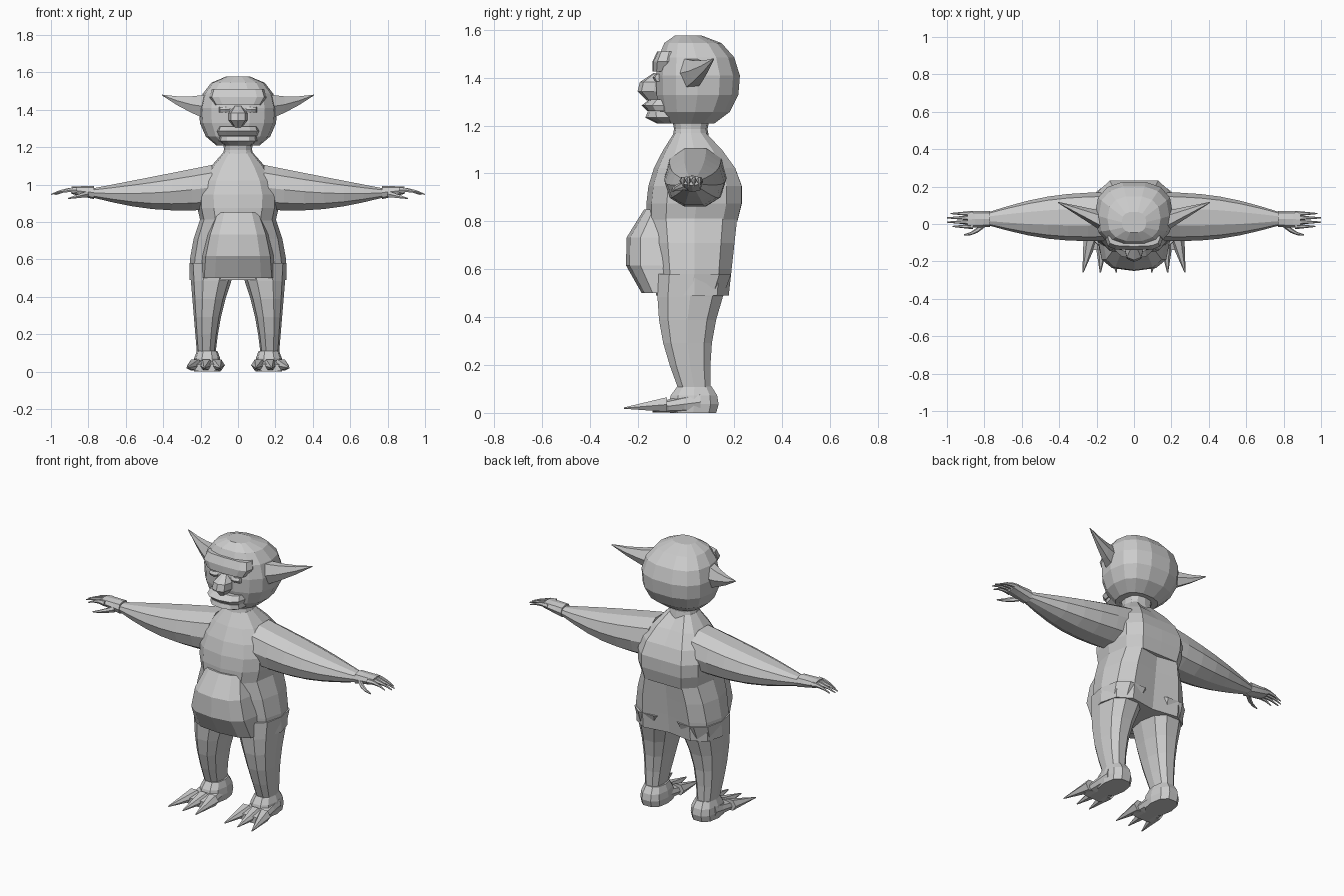
import bpy
import bmesh
from math import copysign, cos, pi, radians, sin
from mathutils import Vector

default_cube = bpy.data.objects.get("Cube")
if default_cube:
    bpy.data.objects.remove(default_cube, do_unlink=True)

# One plain clay colour for the whole figure
clay_colour = (.6, .6, .6, 1)
clay = bpy.data.materials.new("clay grey")
clay.use_nodes = True
clay.diffuse_color = clay_colour
clay.node_tree.nodes["Principled BSDF"].inputs["Base Color"].default_value = clay_colour

# The two directions that span a cross-section across each axis
ACROSS = {
    "x": (Vector((0, 1, 0)), Vector((0, 0, 1))),
    "y": (Vector((1, 0, 0)), Vector((0, 0, 1))),
    "z": (Vector((1, 0, 0)), Vector((0, 1, 0))),
}
POINT = (.003, .003)


def rounded(value, power):
    """Push a sine or cosine outwards to square off a circle."""
    return copysign(abs(value) ** power, value)


def skin(name, axis, rings, sides, power, mirror=False, crease=0):
    """Join rings of (centre, half sizes) into one closed, flat-shaded part."""
    across, along = ACROSS[axis]
    bm = bmesh.new()
    loops = []
    for centre, size in rings:
        loop = []
        for i in range(sides):
            angle = 2 * pi * i / sides
            u = size[0] * rounded(cos(angle), power)
            v = size[1] * rounded(sin(angle), power)
            if i * 4 == sides:
                u, v = 0, v - crease
            loop.append(bm.verts.new(centre + across * u + along * v))
        loops.append(loop)
    for lower, upper in zip(loops, loops[1:]):
        for i in range(sides):
            j = (i + 1) % sides
            bm.faces.new((lower[i], lower[j], upper[j], upper[i]))
    bm.faces.new(loops[0])
    bm.faces.new(loops[-1])
    bmesh.ops.recalc_face_normals(bm, faces=bm.faces)
    mesh = bpy.data.meshes.new(name)
    bm.to_mesh(mesh)
    bm.free()
    mesh.materials.append(clay)
    part = bpy.data.objects.new(name, mesh)
    bpy.context.collection.objects.link(part)
    if mirror:
        part.modifiers.new("other side", "MIRROR")


def limb(name, axis, start, end, thick, thin, swell=(0, 0), drift=(0, 0, 0),
         steps=3, sides=12, power=.8, mirror=False, crease=0):
    """Taper from start to end, swelling and drifting most at the middle."""
    start, end, thick, thin = map(Vector, (start, end, thick, thin))
    rings = []
    for step in range(steps + 1):
        t = step / steps
        bow = sin(pi * t)
        centre = start.lerp(end, t) + Vector(drift) * bow
        rings.append((centre, thick.lerp(thin, t) + Vector(swell) * bow))
    skin(name, axis, rings, sides, power, mirror, crease)


def spike(name, axis, root, tip, thick, drift=(0, 0, 0)):
    """A mirrored pair of claws, fingers or ears ending in a point."""
    limb(name, axis, root, tip, thick, POINT, drift=drift, sides=6, power=1, mirror=True)


# Torso with a crease down the back
limb("hips", "z", start=(0, .035, .49), end=(0, .035, .82), thick=(.26, .16), thin=(.2, .2),
     swell=(.02, 0), power=.75, crease=.04)
limb("chest", "z", start=(0, .035, .8), end=(0, .02, 1.17), thick=(.2, .2), thin=(.08, .07),
     swell=(.07, .06), drift=(0, .02, 0), steps=5, power=.75, crease=.02)
limb("neck", "z", start=(0, .02, 1.13), end=(0, .02, 1.24), thick=(.09, .08), thin=(.08, .08),
     swell=(-.01, -.01), steps=2)
limb("belly", "z", start=(0, -.065, .5), end=(0, -.075, .85), thick=(.2, .12), thin=(.12, .1),
     swell=(.02, .05), drift=(0, -.03, 0), power=.7)

# Legs
limb("leg", "z", start=(.13, .035, .58), end=(.17, .035, .1), thick=(.13, .16), thin=(.05, .07),
     swell=(-.01, 0), drift=(.01, -.03, 0), steps=5, sides=10, mirror=True)

# Feet: ankle cuff, sole and three claws
limb("ankle", "z", start=(.165, .03, 0), end=(.165, .035, .11), thick=(.07, .1), thin=(.055, .075),
     swell=(.01, .02), sides=10, mirror=True)
limb("foot", "y", start=(.17, .06, .045), end=(.17, -.14, .02), thick=(.07, .045), thin=(.08, .02),
     sides=10, power=.7, mirror=True)
for label, root, tip in (("inner", .11, .095), ("middle", .17, .18), ("outer", .23, .273)):
    spike(f"{label}_toe", "y", root=(root, -.08, .035), tip=(tip, -.26, .02), thick=(.04, .035))

# Arms
limb("arm", "x", start=(.14, .04, .985), end=(.78, .028, .955), thick=(.13, .125), thin=(.035, .025),
     swell=(.03, .015), drift=(0, 0, -.015), steps=6, sides=10, power=.9, mirror=True)

# Hands: palm, four fingers and a thumb
limb("palm", "x", start=(.77, .027, .957), end=(.89, .025, .97), thick=(.043, .035), thin=(.045, .02),
     sides=8, mirror=True)
for finger, reach in enumerate((.97, 1, 1, .98)):
    side = .023 * finger - .013
    spike(f"finger_{finger}", "x", root=(.86, side, .97), tip=(reach, side, .947),
          thick=(.015, .017), drift=(0, 0, .01))
spike("thumb", "x", root=(.8, 0, .95), tip=(.91, -.058, .925), thick=(.02, .02), drift=(0, -.015, 0))

# Head: a squarish ball whose jaw and crown lean forward
head_rings = []
for degrees in range(-65, 90, 24):
    rise, spread = sin(radians(degrees)), cos(radians(degrees))
    centre = Vector((0, .05 * spread, 1.385 + .195 * rise))
    head_rings.append((centre, Vector((.21, .18)) * spread ** .7))
skin("head", "z", head_rings, sides=14, power=.8)

# Face: brow ridge, eyelids, nose and lips
limb("brow", "z", start=(0, -.09, 1.425), end=(0, -.07, 1.51), thick=(.125, .05), thin=(.14, .05),
     swell=(.02, .01), steps=2, power=.6)
limb("eyelid", "z", start=(.07, -.1, 1.385), end=(.07, -.1, 1.415), thick=(.035, .03), thin=(.035, .03),
     swell=(0, .01), steps=2, sides=8, mirror=True)
limb("nose", "z", start=(0, -.12, 1.305), end=(0, -.11, 1.42), thick=(.02, .045), thin=(.02, .025),
     swell=(.035, .035), drift=(0, -.02, 0), sides=8)
limb("upper_lip", "z", start=(0, -.08, 1.26), end=(0, -.08, 1.31), thick=(.105, .08), thin=(.105, .07),
     swell=(.01, .03), steps=2)
limb("lower_lip", "z", start=(0, -.04, 1.208), end=(0, -.08, 1.258), thick=(.07, .08), thin=(.1, .08),
     swell=(.02, .03), steps=2)

# Long pointed ears sweeping back
spike("ear", "x", root=(.17, .015, 1.415), tip=(.405, .115, 1.478), thick=(.055, .075), drift=(0, 0, -.01))
